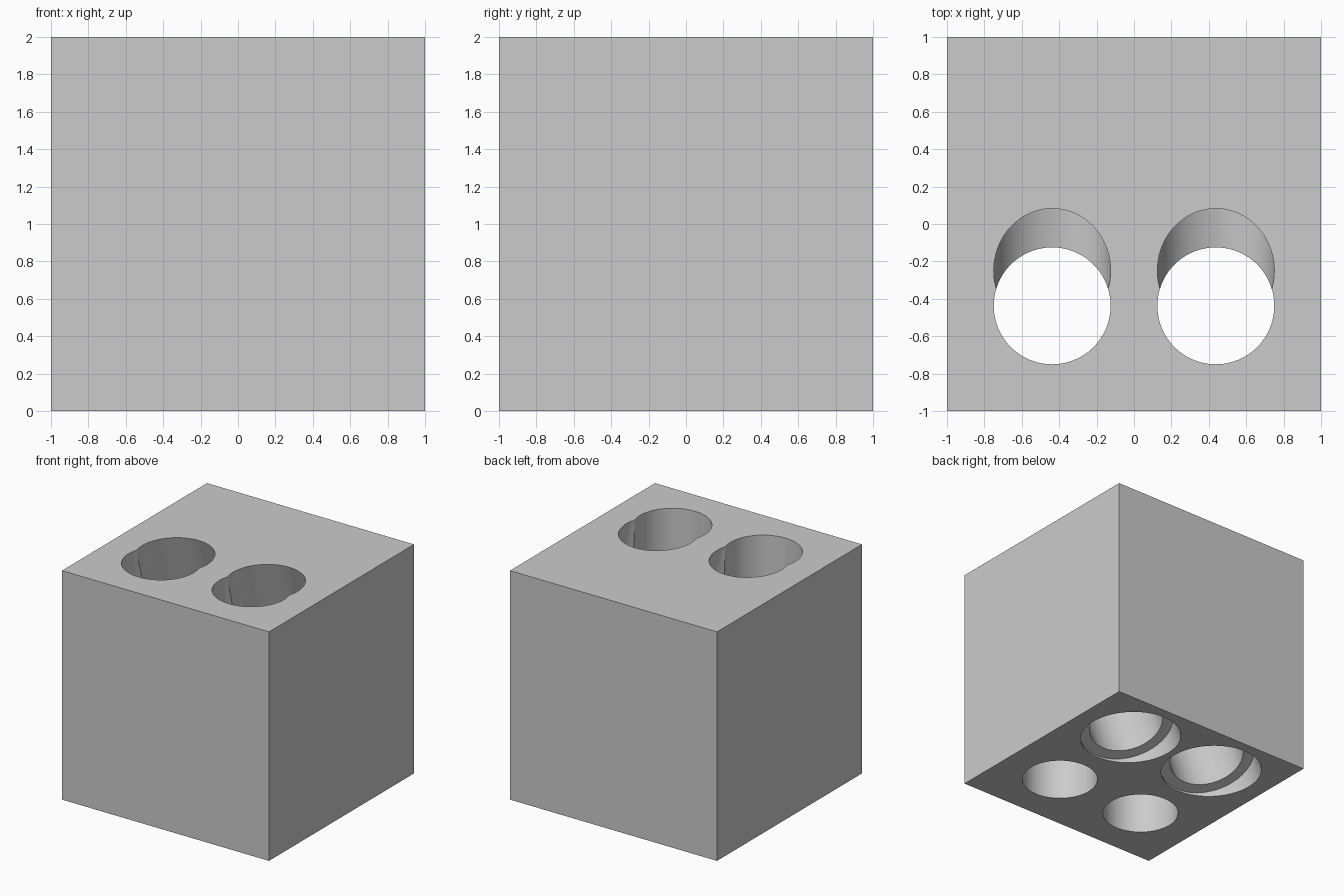
import bpy
import math
from mathutils import Matrix, Vector

cube = bpy.data.objects.get("Cube")
if cube:
    bpy.data.objects.remove(cube, do_unlink=True)

# One plain grey for the whole block
grey = bpy.data.materials.new("plain grey")
grey.use_nodes = True
colour = (0.6, 0.6, 0.6, 1)
grey.diffuse_color = colour
grey.node_tree.nodes["Principled BSDF"].inputs["Base Color"].default_value = colour

# Solid block
bpy.ops.mesh.primitive_cube_add(size=2, location=(0, 0, 1))
block = bpy.context.object
block.name = "drilled_block"
block.data.materials.append(grey)

TILT = math.radians(20)
AXIS = Vector((0, -math.sin(TILT), math.cos(TILT)))
HOLE_X, HOLE_R, BORE_R, BORE_DEPTH = 0.4375, 0.3125, 0.406, 0.17


def drill(name, base, radius, start, end, tilt=0.0):
    """Cut a round hole from start to end along an axis through base."""
    turn = Matrix.Rotation(tilt, 4, "X")
    centre = base + turn @ Vector((0, 0, (start + end) / 2))
    bpy.ops.mesh.primitive_cylinder_add(
        vertices=96, radius=radius, depth=end - start,
        location=centre, rotation=(tilt, 0, 0))
    cutter = bpy.context.object
    cutter.name = name
    cutter.hide_render = True
    cutter.data.materials.append(grey)
    bpy.context.view_layer.objects.active = block
    cut = block.modifiers.new(name, "BOOLEAN")
    cut.operation = "DIFFERENCE"
    cut.solver = "EXACT"
    cut.object = cutter
    bpy.ops.object.modifier_apply(modifier=cut.name)
    bpy.data.objects.remove(cutter, do_unlink=True)


for side in (-1, 1):
    # Straight hole near the front
    drill("straight_hole", Vector((side * HOLE_X, -0.4375, 0)), HOLE_R, -0.2, 2.2)
    # Slanted hole from the top to the back of the underside
    foot = Vector((side * HOLE_X, -0.25 + 2 * math.tan(TILT), 0))
    drill("slanted_hole", foot, HOLE_R, -0.3, 2 / AXIS.z + 0.2, TILT)
    # Wider counterbore at the foot of the slanted hole
    drill("counterbore", foot, BORE_R, -0.4, BORE_DEPTH, TILT)

# Smooth hole walls with sharp rims
bpy.ops.object.select_all(action="DESELECT")
block.select_set(True)
bpy.context.view_layer.objects.active = block
bpy.ops.object.shade_smooth_by_angle(angle=math.radians(20))
